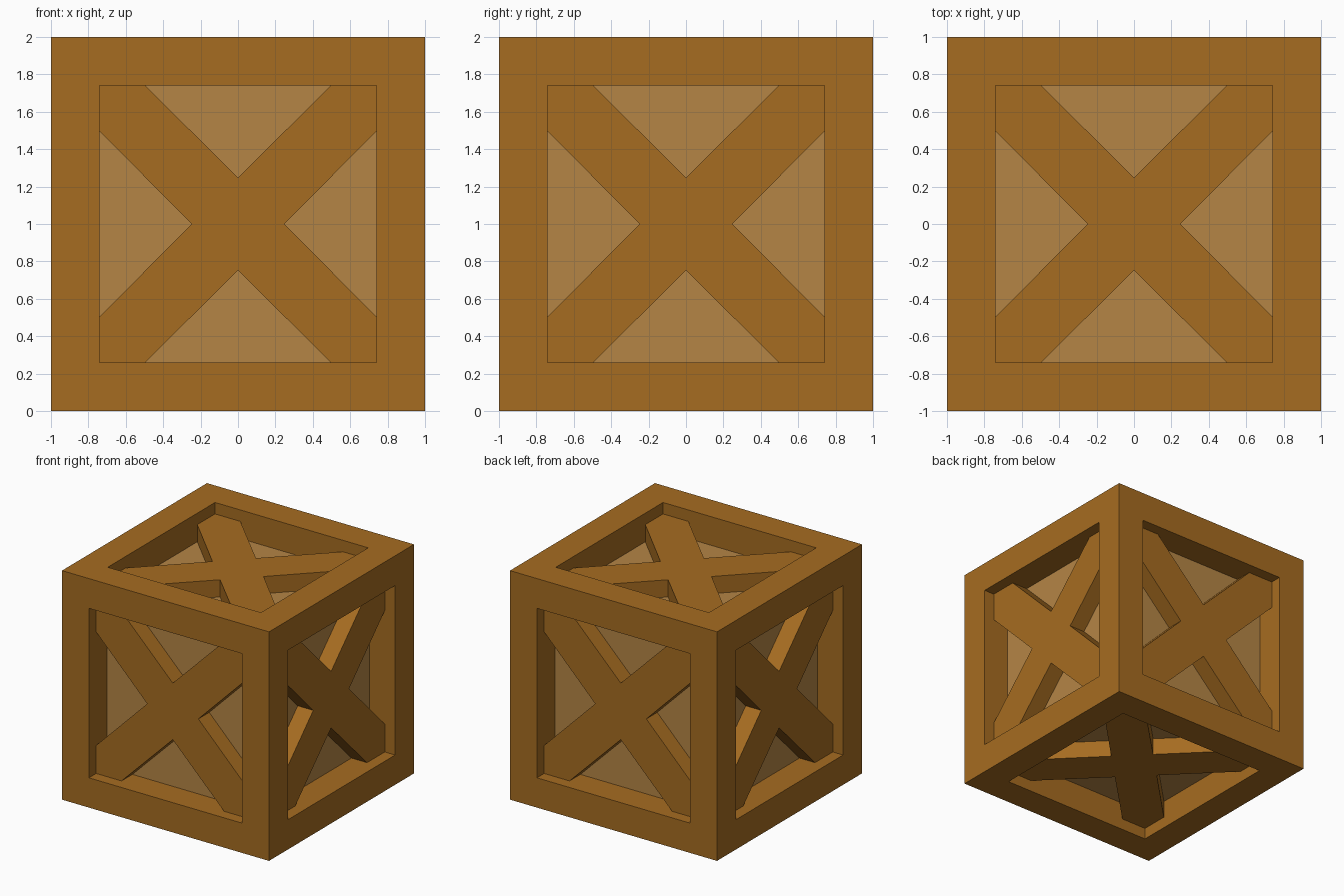
import bpy, bmesh
from math import pi
from mathutils import Matrix, Vector

if "Cube" in bpy.data.objects:
    bpy.data.objects.remove(bpy.data.objects["Cube"])

OPEN = 0.74            # half width of each framed opening
PANEL, BRACE = 0.75, 0.90   # distance of panel and brace faces from centre
CENTRE = Vector((0, 0, 1))


def material(name, color):
    m = bpy.data.materials.new(name)
    m.diffuse_color = (*color, 1)
    m.use_nodes = True
    m.node_tree.nodes["Principled BSDF"].inputs["Base Color"].default_value = m.diffuse_color
    return m


wood = material("dark_wood", (0.38, 0.15, 0.015))
board = material("light_wood", (0.46, 0.235, 0.06))


def finish(bm, name, mats):
    bmesh.ops.recalc_face_normals(bm, faces=bm.faces)
    me = bpy.data.meshes.new(name)
    bm.to_mesh(me)
    bm.free()
    for m in mats:
        me.materials.append(m)
    ob = bpy.data.objects.new(name, me)
    ob.location = CENTRE
    bpy.context.collection.objects.link(ob)
    return ob


# Crate body: cube with every side inset into a frame and pushed in to a panel
bm = bmesh.new()
bmesh.ops.create_cube(bm, size=2)
sides = list(bm.faces)
bmesh.ops.inset_individual(bm, faces=sides, thickness=1 - OPEN, use_even_offset=True)
bm.normal_update()
pockets = [(f, f.normal.copy()) for f in sides]
for f, n in pockets:
    res = bmesh.ops.extrude_discrete_faces(bm, faces=[f])
    panel = res["faces"][0]
    panel.material_index = 1
    bmesh.ops.translate(bm, verts=panel.verts, vec=-n * (1 - PANEL))
finish(bm, "crate_frame_and_panels", [wood, board])


# Cross brace: X outline clipped by the opening, extruded up from the panel
def cross_brace(name, rot):
    bm = bmesh.new()
    quarter = [(0.247, 0), (OPEN, 0.495), (OPEN, OPEN), (0.495, OPEN)]
    verts = []
    for i in range(4):
        turn = Matrix.Rotation(i * pi / 2, 3, 'Z')
        verts += [bm.verts.new(turn @ Vector((x, y, PANEL))) for x, y in quarter]
    face = bm.faces.new(verts)
    top = bmesh.ops.extrude_face_region(bm, geom=[face])["geom"]
    bmesh.ops.translate(bm, vec=(0, 0, BRACE - PANEL),
                        verts=[v for v in top if isinstance(v, bmesh.types.BMVert)])
    bm.transform(rot)
    finish(bm, name, [wood])


R = Matrix.Rotation
for name, rot in {
    "top_brace": R(0, 4, 'X'), "bottom_brace": R(pi, 4, 'X'),
    "front_brace": R(pi / 2, 4, 'X'), "back_brace": R(-pi / 2, 4, 'X'),
    "right_brace": R(pi / 2, 4, 'Y'), "left_brace": R(-pi / 2, 4, 'Y'),
}.items():
    cross_brace(name, rot)
